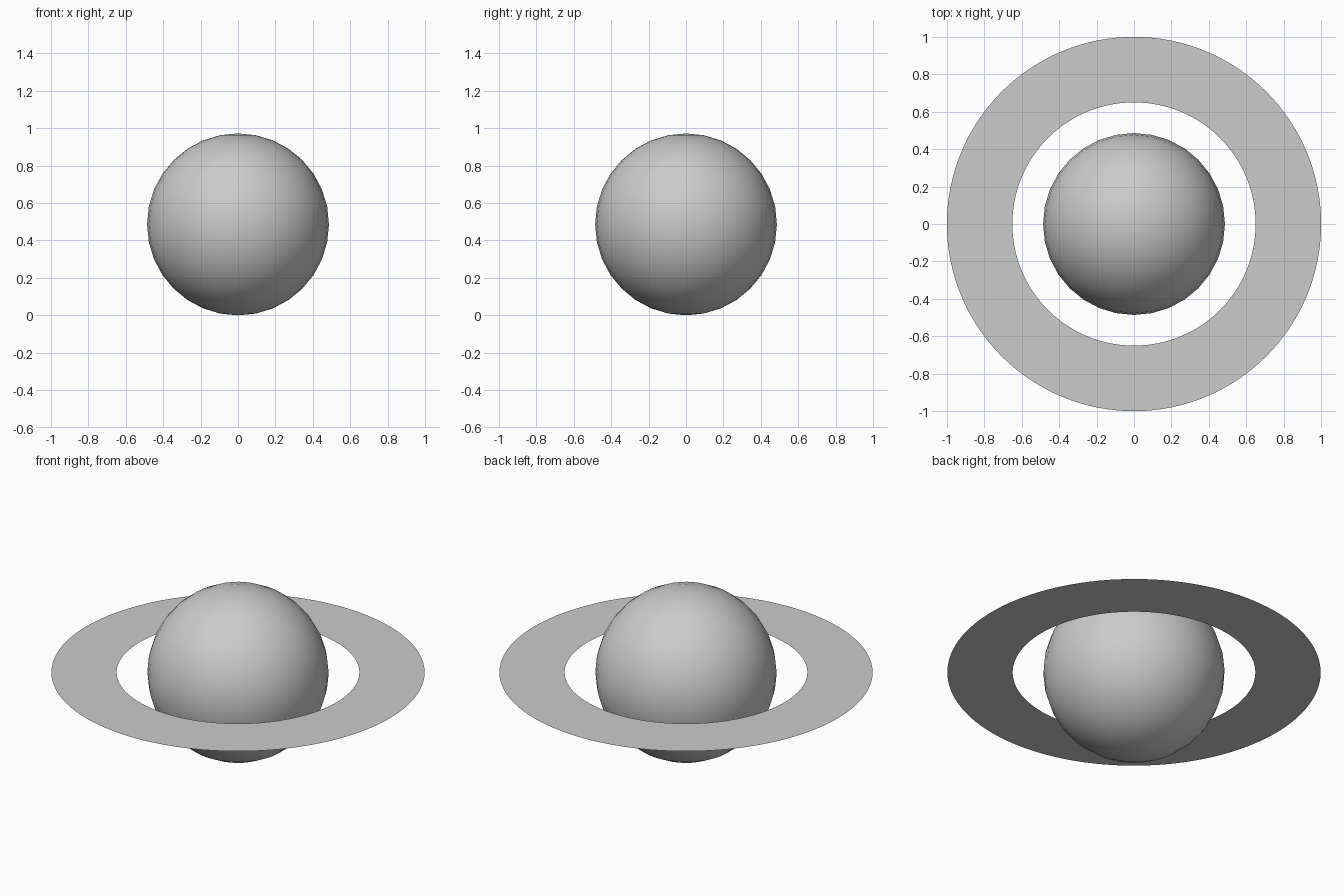
import bpy, bmesh, math

if "Cube" in bpy.data.objects:
    bpy.data.objects.remove(bpy.data.objects["Cube"])

R = 0.486           # globe radius
INNER, OUTER = 0.65, 1.0
SEG = 128

grey = bpy.data.materials.new("light_grey")
grey.diffuse_color = (0.6, 0.6, 0.6, 1)
grey.use_nodes = True
grey.node_tree.nodes["Principled BSDF"].inputs["Base Color"].default_value = grey.diffuse_color

# globe
bpy.ops.mesh.primitive_uv_sphere_add(segments=32, ring_count=16, radius=R, location=(0, 0, R))
globe = bpy.context.object
globe.name = "globe"
globe.data.materials.append(grey)
bpy.ops.object.shade_smooth()

# flat ring around the equator
bm = bmesh.new()
loops = [[bm.verts.new((r * math.cos(2 * math.pi * i / SEG), r * math.sin(2 * math.pi * i / SEG), 0))
          for i in range(SEG)] for r in (INNER, OUTER)]
for i in range(SEG):
    j = (i + 1) % SEG
    bm.faces.new((loops[0][i], loops[1][i], loops[1][j], loops[0][j]))
mesh = bpy.data.meshes.new("planet_ring")
bm.to_mesh(mesh)
bm.free()
ring = bpy.data.objects.new("planet_ring", mesh)
ring.location.z = R
mesh.materials.append(grey)
bpy.context.collection.objects.link(ring)
